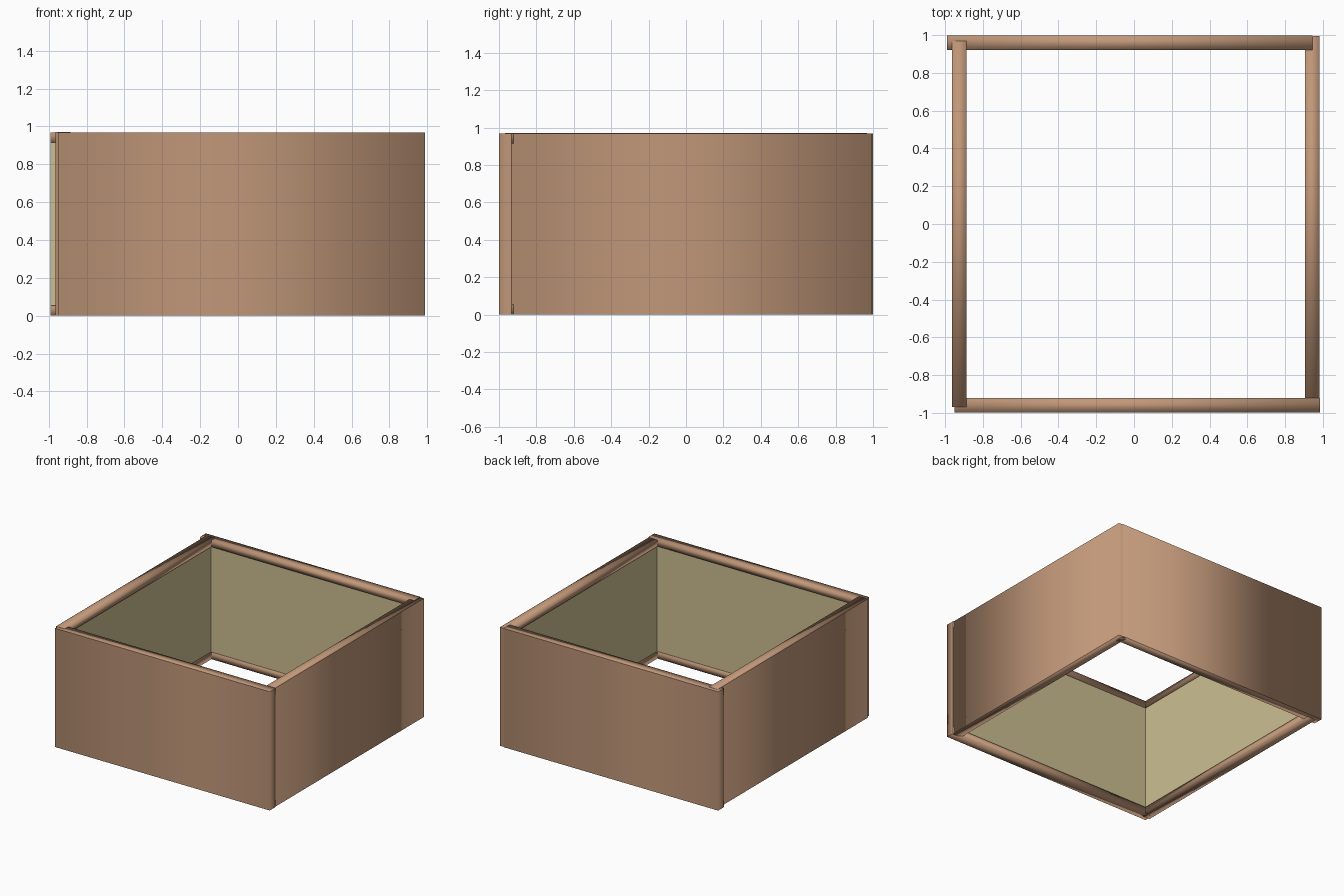
import bpy
from math import radians

if "Cube" in bpy.data.objects:
    bpy.data.objects.remove(bpy.data.objects["Cube"])

LENGTH, HEIGHT, DEPTH, RIM = 1.938, 0.97, 0.068, 0.053
L = LENGTH / 2


def material(name, color):
    mat = bpy.data.materials.new(name)
    mat.diffuse_color = color
    mat.use_nodes = True
    mat.node_tree.nodes["Principled BSDF"].inputs["Base Color"].default_value = mat.diffuse_color
    return mat


def make_mesh(name, verts, faces, mat, smooth):
    mesh = bpy.data.meshes.new(name)
    mesh.from_pydata(verts, [], faces)
    mesh.materials.append(mat)
    if smooth:
        mesh.shade_smooth()
    else:
        mesh.shade_flat()
    return mesh


def box(x0, x1, y0, y1, z0, z1):
    verts = [(x, y, z) for z in (z0, z1)
             for x, y in ((x0, y0), (x1, y0), (x1, y1), (x0, y1))]
    sides = [(i, (i + 1) % 4, (i + 1) % 4 + 4, i + 4) for i in range(4)]
    return verts, sides, [(3, 2, 1, 0), (4, 5, 6, 7)]


brown = material("brown", (0.53, 0.31, 0.19, 1))
beige = material("beige", (0.61, 0.52, 0.29, 1))

# Outer shell: outside face and both ends, smooth around the corners
verts, sides, caps = box(-L, L, 0, DEPTH, 0, HEIGHT)
shell = make_mesh("shell", verts, [sides[0], sides[1], sides[3]], brown, True)

# Inner lining: flat beige face toward the middle
lining = make_mesh("lining", [verts[i] for i in sides[2]], [(0, 1, 2, 3)], beige, False)

# Rims: softly shaded bars along top and bottom, a little proud of the lining
rims = {}
for part, z0, z1 in (("bottom_rim", 0, RIM), ("top_rim", HEIGHT - RIM, HEIGHT)):
    v, s, c = box(-L + 0.001, L - 0.001, 0.001, DEPTH + 0.01, z0, z1)
    rims[part] = make_mesh(part, v, s + c, brown, True)

# Four walls overlapping in a pinwheel: side, position, turn, height scale
walls = [("front", (0.018, -1.0), 0, 0.999),
         ("right", (0.982, 0.026), 90, 0.998),
         ("back", (-0.022, 1.0), 180, 0.999),
         ("left", (-0.964, 0.0), 270, 1.0)]
for side, (x, y), turn, scale in walls:
    for part, mesh in {"shell": shell, "lining": lining, **rims}.items():
        obj = bpy.data.objects.new(f"{side}_wall_{part}", mesh)
        obj.location = (x, y, 0)
        obj.rotation_euler.z = radians(turn)
        obj.scale.z = scale
        bpy.context.collection.objects.link(obj)
